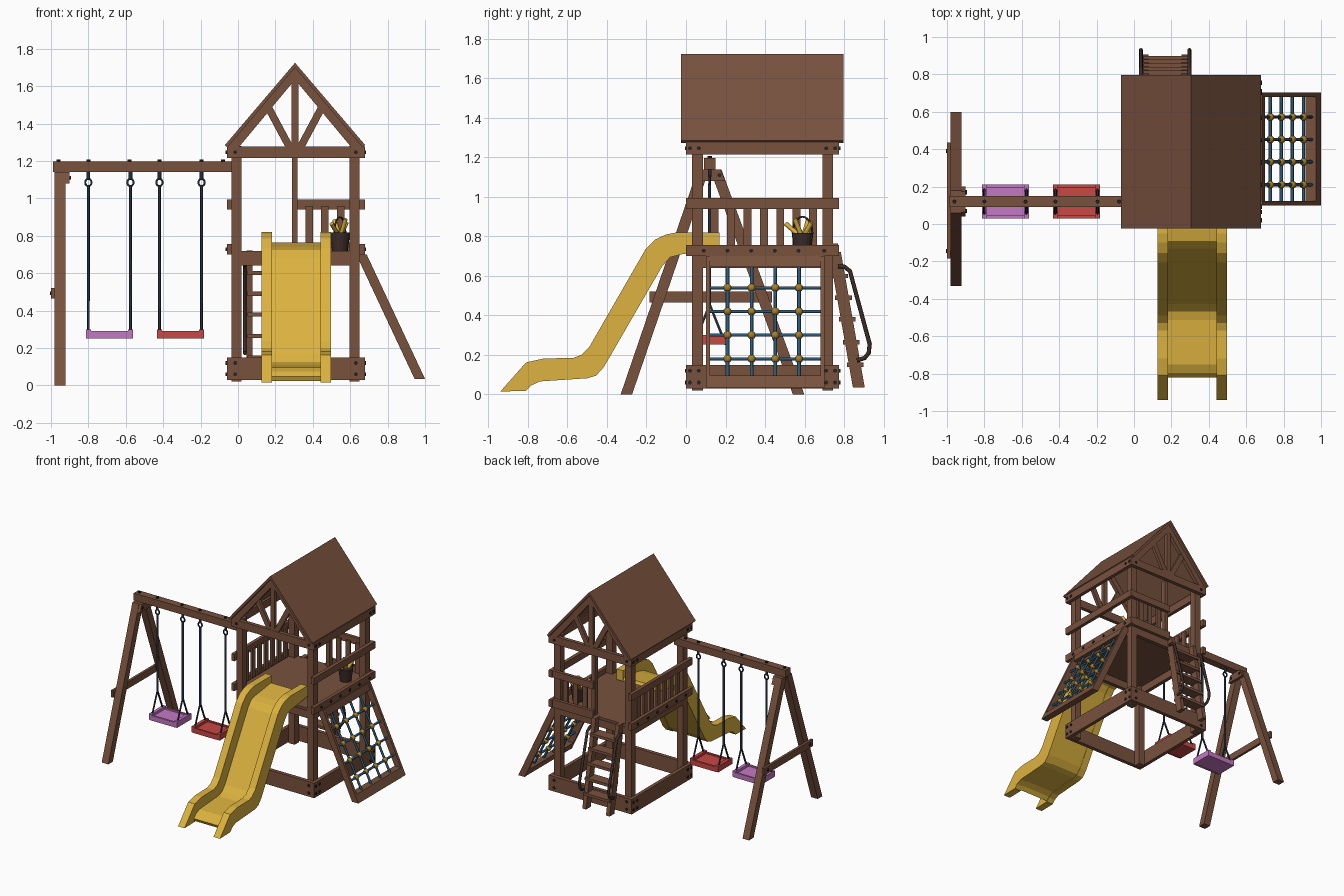
import bpy, bmesh, math
from mathutils import Vector

if "Cube" in bpy.data.objects:
    bpy.data.objects.remove(bpy.data.objects["Cube"])

def mat(name, c):
    m = bpy.data.materials.new(name)
    m.diffuse_color = (*c, 1)
    m.use_nodes = True
    m.node_tree.nodes["Principled BSDF"].inputs["Base Color"].default_value = m.diffuse_color
    return m

WOOD = mat("brown wood", (.19, .085, .048))
YELLOW = mat("slide yellow", (.72, .45, .05))
PURPLE = mat("seat purple", (.54, .19, .54))
RED = mat("seat red", (.58, .065, .06))
BLUE = mat("rope blue", (.025, .10, .18))
CHAIN = mat("dark chain", (.018, .026, .04))
KNOT = mat("knot gold", (.38, .21, .025))
DARK = mat("dark brown", (.045, .026, .022))
BOLT = mat("bolt black", (.02, .016, .016))

def finish(name, bm, m, smooth=False):
    bmesh.ops.recalc_face_normals(bm, faces=bm.faces)
    me = bpy.data.meshes.new(name)
    for f in bm.faces:
        f.smooth = smooth
    bm.to_mesh(me)
    bm.free()
    me.materials.append(m)
    o = bpy.data.objects.new(name, me)
    bpy.context.collection.objects.link(o)
    return o

def box(name, x0, x1, y0, y1, z0, z1, m=WOOD):
    bm = bmesh.new()
    bmesh.ops.create_cube(bm, size=1)
    for v in bm.verts:
        v.co = ((x0 + x1) / 2 + v.co.x * (x1 - x0), (y0 + y1) / 2 + v.co.y * (y1 - y0),
                (z0 + z1) / 2 + v.co.z * (z1 - z0))
    return finish(name, bm, m)

def prism(name, pts, axis, a, b, m=WOOD):
    """Extrude a 2D profile (x,z) along y or (y,z) along x from a to b."""
    bm = bmesh.new()
    vs = [bm.verts.new((p[0], a, p[1]) if axis == 'y' else (a, p[0], p[1])) for p in pts]
    f = bm.faces.new(vs)
    r = bmesh.ops.extrude_face_region(bm, geom=[f])
    d = Vector((0, b - a, 0)) if axis == 'y' else Vector((b - a, 0, 0))
    bmesh.ops.translate(bm, vec=d, verts=[g for g in r['geom'] if isinstance(g, bmesh.types.BMVert)])
    return finish(name, bm, m)

def strut(name, p, q, w, axis, a, b):
    """Slanted plank with level ends; w is its horizontal width."""
    h = w / 2
    return prism(name, [(p[0]-h, p[1]), (p[0]+h, p[1]), (q[0]+h, q[1]), (q[0]-h, q[1])], axis, a, b)

def tube(name, pts, r, m, res=1):
    cu = bpy.data.curves.new(name, 'CURVE')
    cu.dimensions = '3D'
    cu.bevel_depth = r
    cu.bevel_resolution = res
    cu.use_fill_caps = True
    s = cu.splines.new('POLY')
    s.points.add(len(pts) - 1)
    for sp, p in zip(s.points, pts):
        sp.co = (*p, 1)
    cu.materials.append(m)
    o = bpy.data.objects.new(name, cu)
    bpy.context.collection.objects.link(o)
    return o

def ball(name, p, r, m):
    bm = bmesh.new()
    bmesh.ops.create_uvsphere(bm, u_segments=12, v_segments=8, radius=r)
    bmesh.ops.translate(bm, vec=p, verts=bm.verts)
    return finish(name, bm, m, True)

def bolt(p, axis):
    d = Vector((1, 0, 0)) if axis == 'x' else Vector((0, 1, 0))
    p = Vector(p)
    tube("bolt", [p - d * .006, p + d * .006], .011, BOLT)

# Tower posts
for x in (-.035, .595):
    for y in (.03, .69):
        box("tower_post", x, x + .055, y, y + .055, .02, 1.28)

# Horizontal boards round the tower: base, floor and top
for z0, z1 in ((.03, .15), (1.215, 1.278)):
    for y in (0, .745):
        box("cross_board", -.035, .65, y, y + .03, z0, z1)
    for x in (-.06, .65):
        box("side_board", x, x + .028, 0, .775, z0, z1)
    for z in ((.06, .12) if z0 < 1 else (1.247,)):
        for y in (.02, .065, .71, .755):
            bolt((-.06, y, z), 'x')
            bolt((.678, y, z), 'x')
        for x in (-.015, .63):
            bolt((x, 0, z), 'y')
            bolt((x, .775, z), 'y')
for x in (-.035, .62):
    box("floor_joist", x, x + .03, .03, .745, .64, .70)
for y in (.03, .715):
    box("floor_beam", -.03, .645, y, y + .03, .64, .70)
box("floor", -.03, .645, .035, .74, .70, .718)

# Side railings
for x in (-.06, .65):
    box("lower_rail", x, x + .028, .0, .775, .70, .757)
    box("upper_rail", x, x + .028, .0, .775, .94, .995)
    for y in (.09, .21, .33, .45, .57, .70):
        bolt((-.06 if x < 0 else .678, y, .728), 'x')
for i in range(7):
    y = .125 + i * .083
    box("left_baluster", -.034, -.018, y, y + .04, .73, .97)

# Back railing beside the ladder opening
box("back_post", .288, .318, .705, .745, .70, 1.22)
box("back_upper_rail", .29, .65, .745, .77, .94, .995)
box("back_lower_rail", .29, .65, .745, .77, .70, .765)
for x in (.36, .445, .53):
    box("back_baluster", x, x + .04, .73, .745, .72, .96)

# Roof slabs and gable trusses
CX = .305
for s in (-1, 1):
    prism("roof_panel", [(CX, 1.725), (CX + s * .375, 1.285), (CX + s * .362, 1.272), (CX, 1.699)],
          'y', -.025, .797)
for y in (0, .745):
    for s in (-1, 1):
        prism("rafter", [(CX, 1.70), (CX + s * .362, 1.274), (CX + s * .30, 1.274), (CX, 1.635)],
              'y', y, y + .03)
        strut("truss_brace", (CX + s * .03, 1.275), (CX + s * .145, 1.49), .045, 'y', y + .003, y + .027)
    box("king_post", CX - .018, CX + .018, y + .001, y + .029, 1.27, 1.66)

# Swing beam and A-frame
box("swing_beam", -.99, .0, .09, .15, 1.14, 1.198)
strut("swing_front_leg", (-.302, 0), (.088, 1.14), .058, 'x', -.98, -.922)
strut("swing_back_leg", (.57, 0), (.15, 1.14), .058, 'x', -.98, -.922)
box("swing_crossbar", -1.0, -.98, -.185, .435, .465, .52)
prism("swing_bracket", [(.04, 1.08), (.20, 1.08), (.175, 1.14), (.065, 1.14)], 'x', -.922, -.90)
for y, z in ((-.145, .493), (.39, .493), (.07, 1.11), (.17, 1.11)):
    bolt((-1.0 if z < 1 else -.90, y, z), 'x')
for x in (-.96, -.80, -.58, -.42, -.195, -.08):
    bm = bmesh.new()
    bmesh.ops.create_cone(bm, cap_ends=True, segments=8, radius1=.011, radius2=.011, depth=.012)
    bmesh.ops.translate(bm, vec=(x, .12, 1.201), verts=bm.verts)
    finish("beam_bolt", bm, BOLT)

# Swings: hanger, ring, ropes, tray seat
for name, x0, x1, m in (("purple", -.80, -.575, PURPLE), ("red", -.42, -.195, RED)):
    for x in (x0, x1):
        tube("swing_hanger", [(x, .12, 1.145), (x, .12, 1.10)], .01, CHAIN)
        tube("swing_ring", [(x + .017 * math.sin(a * math.pi / 6), .12, 1.085 + .02 * math.cos(a * math.pi / 6))
                            for a in range(13)], .006, CHAIN)
        tube("swing_rope", [(x, .12, 1.068), (x, .12, .45)], .0085, CHAIN)
        for y in (.05, .19):
            tube("swing_rope_fork", [(x, .12, .455), (x, y, .28)], .007, CHAIN)
        box(name + "_seat_end", x - .013, x + .013, .03, .21, .252, .30, m)
    box(name + "_seat", x0 - .005, x1 + .005, .035, .205, .252, .28, m)
    for y in (.03, .195):
        box(name + "_seat_lip", x0, x1, y, y + .015, .25, .29, m)

# Slide: two side walls and the bed between
top = [(.17, .82), (-.05, .82), (-.10, .81), (-.155, .785), (-.205, .735), (-.49, .24),
       (-.53, .20), (-.57, .185), (-.72, .182), (-.81, .162), (-.94, .015)]
low = [(-.81, .018), (-.785, .045), (-.74, .066), (-.50, .082), (-.455, .095), (-.415, .14),
       (-.12, .65), (-.08, .695), (-.02, .71), (.17, .735)]
for x in (.125, .44):
    prism("slide_wall", top + low, 'x', x, x + .058, YELLOW)
prism("slide_bed", [(y, z + .006) for y, z in low] + [(y - .012, z + .03) for y, z in reversed(low)],
      'x', .18, .443, YELLOW)

# Ladder at the back with steps and grab rails
def lad(z):
    return .875 - (z - .03) * .175
for x in (.045, .255):
    strut("ladder_rail", (lad(.03), .035), (lad(.72), .72), .06, 'x', x, x + .033)
for z in (.15, .265, .38, .49, .60):
    box("ladder_step", .05, .285, lad(z) - .04, lad(z) + .045, z - .011, z + .011)
for x in (.037, .296):
    tube("grab_rail", [(x, .77, .648), (x, .80, .648), (x, .83, .625), (x, .93, .255), (x, .925, .21),
                       (x, .905, .185), (x, .865, .172)], .011, DARK, 2)

# Climbing net ramp on the right side
def ramp(z):
    return .655 + (.69 - z) * .325 / .66
for y in (.10, .68):
    strut("net_side", (.972, .035), (.66, .70), .056, 'y', y, y + .022)
prism("net_bottom_beam", [(.945, .035), (1.0, .035), (.972, .095), (.917, .095)], 'y', .12, .685)
prism("net_top_beam", [(.665, .645), (.70, .645), (.685, .70), (.655, .70)], 'y', .12, .685)
ys, zs = (.21, .332, .452, .572), (.18, .30, .42, .54)
for y in ys:
    tube("net_rope_up", [(ramp(.07), y, .07), (ramp(.67), y, .67)], .009, BLUE)
for z in zs:
    tube("net_rope_across", [(ramp(z), .11, z), (ramp(z), .69, z)], .009, BLUE)
    for y in ys:
        ball("net_knot", (ramp(z), y, z), .021, KNOT)

# Bucket with handle and toys
bm = bmesh.new()
bmesh.ops.create_cone(bm, cap_ends=True, segments=16, radius1=.042, radius2=.055, depth=.10)
bmesh.ops.translate(bm, vec=(.545, .59, .768), verts=bm.verts)
finish("bucket", bm, DARK)
tube("bucket_handle", [(.545 + .03 * math.cos(a * math.pi / 10), .59 + .05 * math.cos(a * math.pi / 10),
                        .815 + .085 * math.sin(a * math.pi / 10)) for a in range(11)], .005, DARK)
for dx, dy, h in ((-.045, -.085, .865), (.03, -.04, .89), (.035, .045, .87), (-.03, .03, .885)):
    tube("bucket_toy", [(.545, .59, .79), (.545 + dx, .59 + dy, h)], .012, YELLOW)
